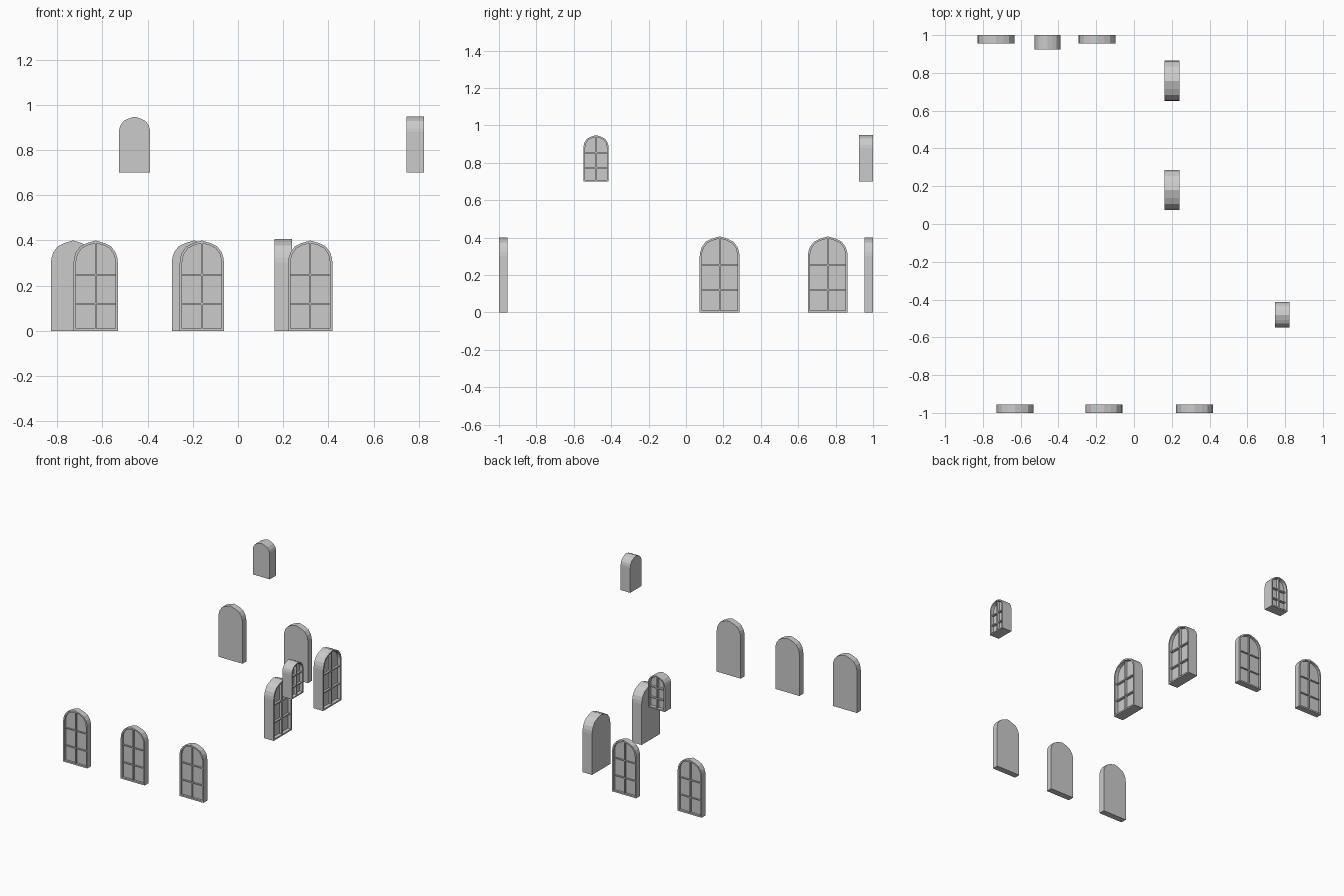
import bpy, bmesh
from math import radians, sqrt

if "Cube" in bpy.data.objects:
    bpy.data.objects.remove(bpy.data.objects["Cube"])

# right half of the slightly pointed arch, in half-widths
ARCH = [(1, 0), (0.975, 0.22), (0.9, 0.46), (0.7, 0.73), (0.4, 0.88)]


def outline(w, h, inset):
    a = w / 2 - inset
    r = w / 2
    spring = h - r
    s = a / r
    right = [(a * x, spring + r * s * z) for x, z in ARCH]
    left = [(-x, z) for x, z in reversed(right)]
    return [(-a, inset), (a, inset)] + right + [(0, spring + a)] + left


def box(bm, x0, x1, y0, y1, z0, z1):
    r = bmesh.ops.create_cube(bm, size=1)
    for v in r["verts"]:
        v.co.x = (x0 + x1) / 2 + v.co.x * (x1 - x0)
        v.co.y = (y0 + y1) / 2 + v.co.y * (y1 - y0)
        v.co.z = (z0 + z1) / 2 + v.co.z * (z1 - z0)


def window(name, loc, turn, w, h, depth, frame, recess, bar):
    bm = bmesh.new()
    outer, inner = outline(w, h, 0), outline(w, h, frame)
    # back edge, front edge, inner front edge, glass edge
    rings = [[bm.verts.new((x, y, z)) for x, z in pts] for pts, y in
             ((outer, depth), (outer, 0), (inner, 0), (inner, recess))]
    n = len(outer)
    for a, b in zip(rings, rings[1:]):
        for i in range(n):
            j = (i + 1) % n
            bm.faces.new((a[i], a[j], b[j], b[i]))
    bm.faces.new(rings[0])
    bm.faces.new(rings[-1])
    bmesh.ops.recalc_face_normals(bm, faces=bm.faces[:])
    # glazing bars
    f = recess * 0.25
    box(bm, -bar / 2, bar / 2, f, recess + 0.002, frame * 0.9, h - frame)
    a = w / 2 - frame * 0.9
    for t in (0.3, 0.62):
        for x0, x1 in ((-a, -bar / 2), (bar / 2, a)):
            box(bm, x0, x1, f + 0.003, recess + 0.002,
                h * t - bar / 2, h * t + bar / 2)
    me = bpy.data.meshes.new(name)
    bm.to_mesh(me)
    bm.free()
    ob = bpy.data.objects.new(name, me)
    bpy.context.collection.objects.link(ob)
    ob.location = loc
    ob.rotation_euler.z = radians(turn)


# front row
for i, x in enumerate((-0.63, -0.16, 0.32)):
    window(f"front_window_{i+1}", (x, -1, 0), 0, 0.196, 0.40, 0.045, 0.011, 0.015, 0.008)
# back row
for i, x in enumerate((-0.73, -0.195)):
    window(f"back_window_{i+1}", (x, 1, 0), 180, 0.196, 0.40, 0.045, 0.011, 0.015, 0.008)
# right side
for i, y in enumerate((0.18, 0.758)):
    window(f"side_window_{i+1}", (0.24, y, 0), 90, 0.213, 0.407, 0.078, 0.011, 0.025, 0.009)
# small upper windows
window("upper_side_window", (0.824, -0.481, 0.70), 90, 0.134, 0.248, 0.078, 0.009, 0.025, 0.008)
window("upper_back_window", (-0.458, 1, 0.70), 180, 0.138, 0.248, 0.075, 0.009, 0.025, 0.008)
